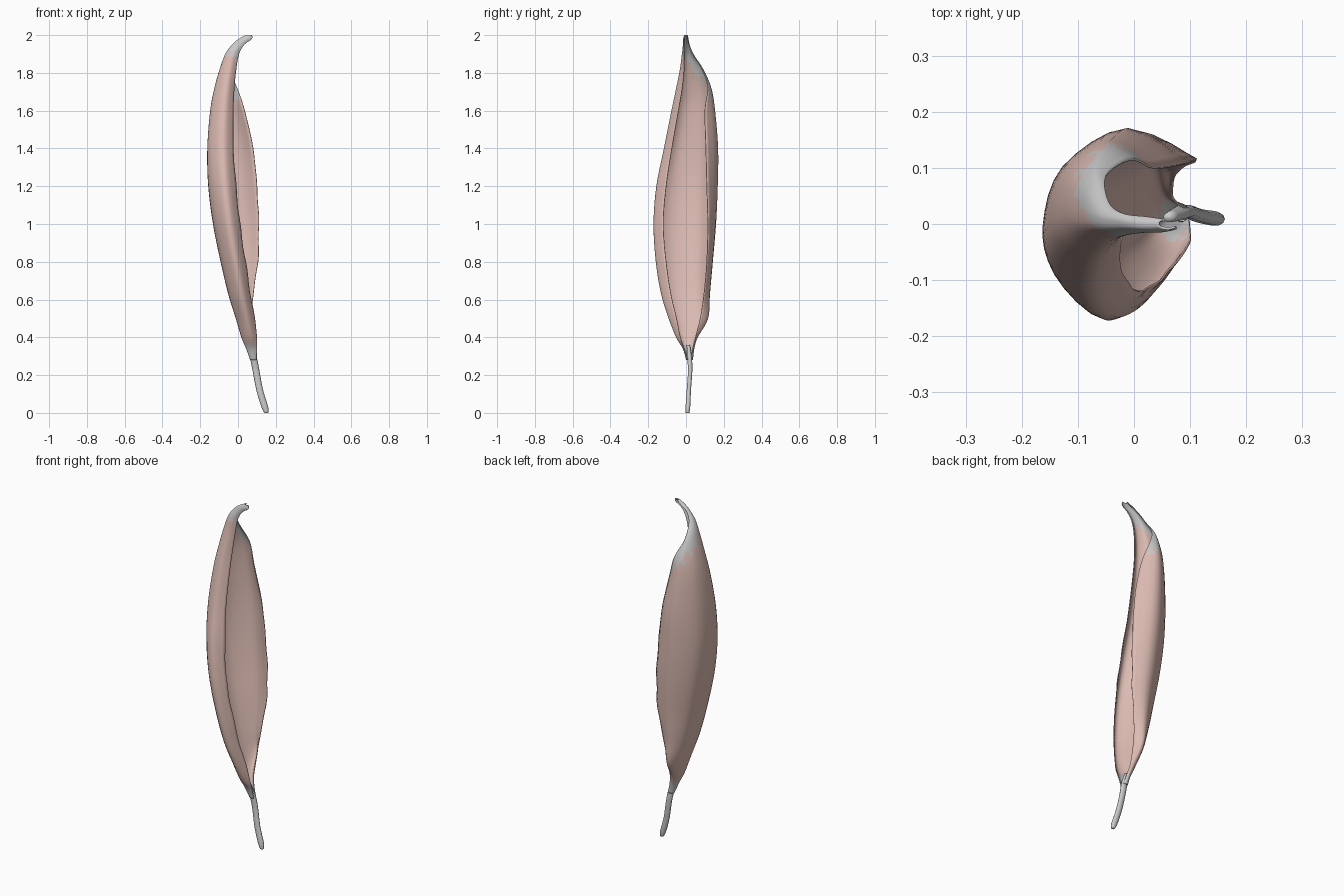
import bpy, bmesh, math, random
from mathutils import Vector

random.seed(4)


def catmull(pts, n):
    """Smooth samples through a list of vectors, n per span."""
    out = []
    for i in range(len(pts) - 1):
        p0, p1 = pts[max(i - 1, 0)], pts[i]
        p2, p3 = pts[i + 1], pts[min(i + 2, len(pts) - 1)]
        for k in range(n):
            t = k / n
            out.append(0.5 * (2 * p1 + (p2 - p0) * t
                              + (2 * p0 - 5 * p1 + 4 * p2 - p3) * t * t
                              + (3 * p1 - p0 - 3 * p2 + p3) * t ** 3))
    out.append(pts[-1].copy())
    return out


def grid_mesh(name, rows, closed=False):
    """Skin rows of points into a quad sheet or a capped tube."""
    bm = bmesh.new()
    vs = [[bm.verts.new(p) for p in r] for r in rows]
    n = len(rows[0])
    for a, b in zip(vs, vs[1:]):
        for j in range(n if closed else n - 1):
            k = (j + 1) % n
            bm.faces.new((a[j], a[k], b[k], b[j]))
    if closed:
        bm.faces.new(vs[0])
        bm.faces.new(vs[-1])
    bmesh.ops.recalc_face_normals(bm, faces=bm.faces)
    me = bpy.data.meshes.new(name)
    bm.to_mesh(me)
    bm.free()
    ob = bpy.data.objects.new(name, me)
    bpy.context.collection.objects.link(ob)
    me.shade_smooth()
    return ob


def material(name, col):
    m = bpy.data.materials.new(name)
    m.diffuse_color = (*col, 1)
    return m


# Curled blade sections:
# z, front edge x y, front bulge y, spine x y, back bulge y, back edge x y
SECTIONS = [
    (0.28, 0.098, 0.01, 0.003, 0.066, 0.02, 0.035, 0.096, 0.028),
    (0.34, 0.10, -0.01, -0.015, 0.045, 0.005, 0.042, 0.08, 0.035),
    (0.40, 0.10, -0.03, -0.05, 0.02, 0.00, 0.06, 0.068, 0.05),
    (0.50, 0.088, -0.05, -0.09, -0.01, 0.00, 0.115, 0.07, 0.075),
    (0.63, 0.065, -0.08, -0.13, -0.05, 0.00, 0.125, 0.08, 0.095),
    (0.80, 0.04, -0.105, -0.158, -0.09, 0.00, 0.14, 0.105, 0.11),
    (1.00, 0.01, -0.12, -0.17, -0.13, 0.00, 0.157, 0.11, 0.115),
    (1.20, -0.01, -0.105, -0.155, -0.155, 0.00, 0.166, 0.10, 0.11),
    (1.40, -0.025, -0.075, -0.115, -0.16, 0.00, 0.168, 0.08, 0.105),
    (1.60, -0.025, -0.04, -0.075, -0.145, 0.02, 0.152, 0.035, 0.10),
    (1.72, -0.02, -0.02, -0.05, -0.123, 0.03, 0.132, -0.005, 0.115),
    (1.82, -0.01, -0.01, -0.03, -0.095, 0.02, 0.088, -0.05, 0.085),
    (1.90, 0.005, -0.008, -0.02, -0.065, 0.01, 0.035, -0.045, 0.038),
    (1.95, 0.033, -0.01, -0.014, -0.028, 0.005, 0.017, -0.018, 0.016),
    (1.98, 0.073, -0.008, -0.013, 0.008, 0.00, 0.011, 0.025, 0.011),
    (2.00, 0.073, -0.005, -0.008, 0.045, 0.00, 0.007, 0.055, 0.006),
]
rows = []
for s in catmull([Vector(s) for s in SECTIONS], 5):
    z, ex, ey, fy, sx, sy, by, bx, bey = s
    ring = [Vector((ex, ey, z)),
            Vector((sx + 0.6 * (ex - sx), fy, z)),
            Vector((sx + 0.12 * (ex - sx), 0.6 * fy + 0.4 * sy, z)),
            Vector((sx, sy, z)),
            Vector((sx + 0.14 * (bx - sx), 0.6 * by + 0.4 * sy, z)),
            Vector((sx + 0.6 * (bx - sx), by, z)),
            Vector((bx, bey, z))]
    rows.append(catmull(ring, 4))

# Slightly wavy margins on the broad part
for r in rows:
    z = r[0].z
    w = 0.003 * max(0, 1 - abs(z - 0.9) / 0.6)
    r[0].x += w * math.sin(z * 27)
    r[-1].x += w * math.sin(z * 31 + 1)

blade = grid_mesh("leaf_blade", rows)
me = blade.data
me.materials.append(material("dried_pink", (0.72, 0.50, 0.45)))
me.materials.append(material("pale_tip", (0.88, 0.89, 0.86)))

# Pale ragged ends: lower towards the back margin at the top
cols = len(rows[0]) - 1
for p in me.polygons:
    u = (p.index % cols) / cols
    top = 1.89 - 0.23 * min(1, max(0, u - 0.4) / 0.5) + random.uniform(-0.025, 0.025)
    low = 0.35 + random.uniform(-0.02, 0.03)
    p.material_index = int(p.center.z > top or p.center.z < low)
sol = blade.modifiers.new("thickness", 'SOLIDIFY')
sol.thickness = 0.004
sol.offset = 0

# Stalk: flattened tube: x, y, z, half width x, half width y
STALK = [(0.15, 0.008, 0.0, 0.010, 0.010), (0.142, 0.01, 0.03, 0.018, 0.013),
         (0.115, 0.015, 0.12, 0.018, 0.012), (0.096, 0.022, 0.22, 0.018, 0.012),
         (0.082, 0.019, 0.29, 0.018, 0.013), (0.062, 0.012, 0.36, 0.010, 0.009)]
tube = []
for x, y, z, a, b in catmull([Vector(s) for s in STALK], 3):
    tube.append([Vector((x + a * math.cos(t * math.tau / 10),
                         y + b * math.sin(t * math.tau / 10), z))
                 for t in range(10)])
stalk = grid_mesh("leaf_stalk", tube, closed=True)
stalk.data.materials.append(me.materials[1])
